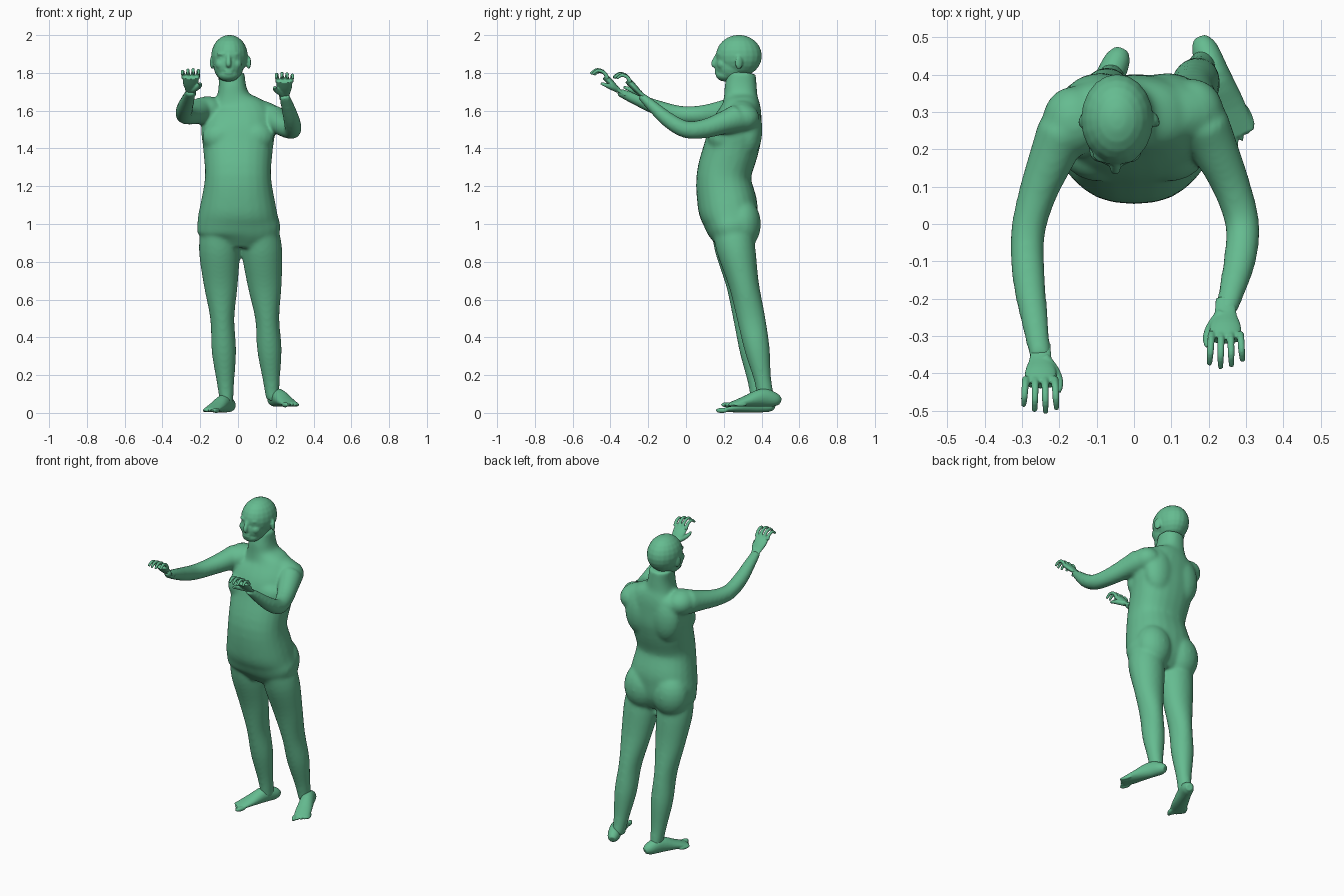
import bpy, bmesh, math
from mathutils import Vector, Matrix

default_cube = bpy.data.objects.get("Cube")
if default_cube:
    bpy.data.objects.remove(default_cube)

green = (.13, .5, .28, 1)
skin = bpy.data.materials.new("green_skin")
skin.use_nodes = True
skin.diffuse_color = green
skin.node_tree.nodes["Principled BSDF"].inputs["Base Color"].default_value = green

SIDES = 24
ACROSS = Vector((1, 0, 0))


def catmull_rom(before, start, end, after, t):
    """Blend one span of a curve that passes through its points."""
    leaving, arriving = (end - before) / 2, (after - start) / 2
    ease = t * t * (3 - 2 * t)
    return (start + (end - start) * ease
            + leaving * t * (1 - t) ** 2 - arriving * t * t * (1 - t))


def refine(rows, steps):
    """Insert smooth in-between rows."""
    last = len(rows) - 1
    result = []
    for i in range(last):
        group = rows[max(i - 1, 0)], rows[i], rows[i + 1], rows[min(i + 2, last)]
        for step in range(steps):
            result.append([catmull_rom(*values, step / steps) for values in zip(*group)])
    return result + [list(rows[-1])]


def squarish(value, power):
    return math.copysign(abs(value) ** (2 / power), value)


def limb(bm, rows, steps=4, power=2):
    """Loft oval sections along a path. Row: x, y, z, half width, half depth."""
    rows = refine(rows, steps)
    centres = [Vector(row[:3]) for row in rows]
    loops = []
    for i, (centre, row) in enumerate(zip(centres, rows)):
        width, depth = row[3:]
        along = (centres[min(i + 1, len(rows) - 1)] - centres[max(i - 1, 0)]).normalized()
        side = (ACROSS - along * along.dot(ACROSS)).normalized()
        normal = side.cross(along)
        loop = []
        for k in range(SIDES):
            angle = math.tau * k / SIDES
            loop.append(bm.verts.new(centre + side * width * squarish(math.cos(angle), power)
                                     + normal * depth * squarish(math.sin(angle), power)))
        loops.append(loop)
    for lower, upper in zip(loops, loops[1:]):
        for k in range(SIDES):
            bm.faces.new((lower[k - 1], lower[k], upper[k], upper[k - 1]))
    bm.faces.new(loops[0])
    bm.faces.new(loops[-1])


def jointed_limb(bm, joints, widths, depths):
    """Limb through three joints, with evenly spaced sections."""
    centres = refine(joints, len(widths) // 2)
    limb(bm, [(*centre, width, depth) for centre, width, depth in zip(centres, widths, depths)])


def blob(bm, place, size, turn=0):
    """Ellipsoid with its own half sizes, turned about the vertical."""
    matrix = (Matrix.Translation(place) @ Matrix.Rotation(turn, 4, 'Z')
              @ Matrix.Diagonal(size).to_4x4())
    bmesh.ops.create_uvsphere(bm, u_segments=20, v_segments=12, radius=1, matrix=matrix)


def finish(bm, name, voxel, rounds=4):
    """Fuse the overlapping pieces into one smooth skin."""
    bmesh.ops.recalc_face_normals(bm, faces=bm.faces)
    mesh = bpy.data.meshes.new(name)
    bm.to_mesh(mesh)
    bm.free()
    mesh.materials.append(skin)
    part = bpy.data.objects.new(name, mesh)
    bpy.context.collection.objects.link(part)
    fuse = part.modifiers.new("fuse", 'REMESH')
    fuse.mode = 'VOXEL'
    fuse.voxel_size = voxel
    fuse.use_smooth_shade = True
    soften = part.modifiers.new("soften", 'SMOOTH')
    soften.factor = .5
    soften.iterations = rounds
    return part


body = bmesh.new()

# Torso and neck
limb(body, [(0, .25, .88, .13, .08), (.005, .245, .95, .215, .125), (0, .235, 1.02, .215, .145),
            (0, .22, 1.1, .2, .158), (0, .2, 1.25, .175, .145), (0, .24, 1.4, .185, .145),
            (0, .265, 1.5, .195, .14), (-.01, .29, 1.6, .17, .11), (-.025, .29, 1.67, .095, .09),
            (-.03, .29, 1.73, .073, .085), (-.035, .295, 1.8, .07, .075)], power=2.3)
blob(body, (-.005, .295, 1.59), (.235, .1, .08))  # shoulder girdle
for side in (-1, 1):
    blob(body, (side * .09, .185, 1.46), (.1, .072, .085))  # chest
    blob(body, (side * .1, .295, 1), (.115, .102, .14))     # buttock
    blob(body, (side * .09, .33, 1.5), (.1, .075, .15))     # shoulder blade

# Legs: hip, knee, ankle
leg_widths = (.09, .108, .091, .064, .065, .046, .034)
leg_depths = (.1, .103, .08, .075, .067, .046, .045)
for joints in ([(-.105, .23, 1), (-.083, .325, .5), (-.06, .39, .04)],
               [(.115, .235, 1), (.155, .345, .5), (.183, .425, .07)]):
    jointed_limb(body, joints, leg_widths, leg_depths)

# Arms: shoulder, elbow, wrist
arm_widths = (.07, .062, .051, .046, .044, .036, .029)
arm_depths = (.075, .061, .051, .046, .041, .031, .021)
right_wrist, left_wrist = (-.25, -.36, 1.7), (.245, -.24, 1.68)
for joints in ([(-.19, .25, 1.6), (-.285, -.03, 1.58), right_wrist],
               [(.185, .27, 1.56), (.29, 0, 1.5), left_wrist]):
    jointed_limb(body, joints, arm_widths, arm_depths)
    x, y, z = joints[0]
    blob(body, (x * .85, y + .025, z), (.085, .095, .077))  # shoulder
finish(body, "body", .009, 14)

# Head: skull, face, jaw, nose and lips
head = bmesh.new()
middle = -.05
blob(head, (-.045, .28, 1.89), (.097, .122, .111))
blob(head, (middle, .245, 1.84), (.08, .092, .09))
blob(head, (middle, .21, 1.79), (.056, .053, .036))
limb(head, [(middle, .168, 1.9, .01, .01), (middle, .145, 1.85, .014, .013),
            (middle, .155, 1.835, .01, .01)])
for height in (1.8, 1.813):
    blob(head, (middle, .163, height), (.024, .012, .007))

# Brows, eyes, cheeks and ears
for side in (-1, 1):
    for out, y, z, size in ((.033, .178, 1.9, (.03, .015, .01)),
                            (.034, .181, 1.876, (.016, .012, .009)),
                            (.04, .195, 1.845, (.03, .03, .03))):
        blob(head, (middle + side * out, y, z), size, side * .3)
    blob(head, (side * .096 - .04, .28, 1.855), (.011, .022, .036), side * .4)
finish(head, "head", .006)


def hand(name, wrist, inward):
    """Raised hand with curled fingers; inward points to the thumb."""
    bm = bmesh.new()

    def path(points, thickness, flatness=1):
        limb(bm, [(wrist[0] + inward * x, wrist[1] + y, wrist[2] + z, r, r * flatness)
                  for (x, y, z), r in zip(points, thickness)])

    # Palm and thumb
    path([(0, .04, -.02), (0, 0, .01), (0, -.035, .045), (0, -.07, .08)],
         (.027, .03, .042, .042), .4)
    path([(.01, 0, .01), (.036, -.035, .025), (.05, -.065, .036), (.048, -.09, .045)],
         (.016, .015, .011, .007))

    # Fingers bend a little more at every joint and spread slightly
    for i, reach in enumerate((.035, .039, .037, .031)):
        x, y, z = .037 - .0255 * i, -.055, .072
        points = [(x, y, z)]
        for bend in (1, .3, -.6):
            x *= 1.05
            y -= reach * math.cos(bend)
            z += reach * math.sin(bend)
            points.append((x, y, z))
        path(points, (.011, .0095, .009, .007))
    finish(bm, name, .0035)


hand("right_hand", right_wrist, 1)
hand("left_hand", left_wrist, -1)


def foot(name, heel, turn, inward):
    """Foot pointing forward from the heel; inward points to the big toe."""
    bm = bmesh.new()
    limb(bm, [(0, 0, .03, .02, .02), (0, -.03, .04, .035, .037), (0, -.1, .05, .04, .048),
              (0, -.2, .03, .047, .028), (0, -.28, .015, .045, .011)])
    for i in range(5):
        radius = .01 if i else .014
        blob(bm, (inward * (.037 - .02 * i), .011 * i - .285, .013), (radius, .036, radius))
    part = finish(bm, name, .0045)
    part.location = heel
    part.rotation_euler.z = turn


foot("right_foot", (-.033, .465, 0), -.42, 1)
foot("left_foot", (.178, .497, .03), .38, -1)
